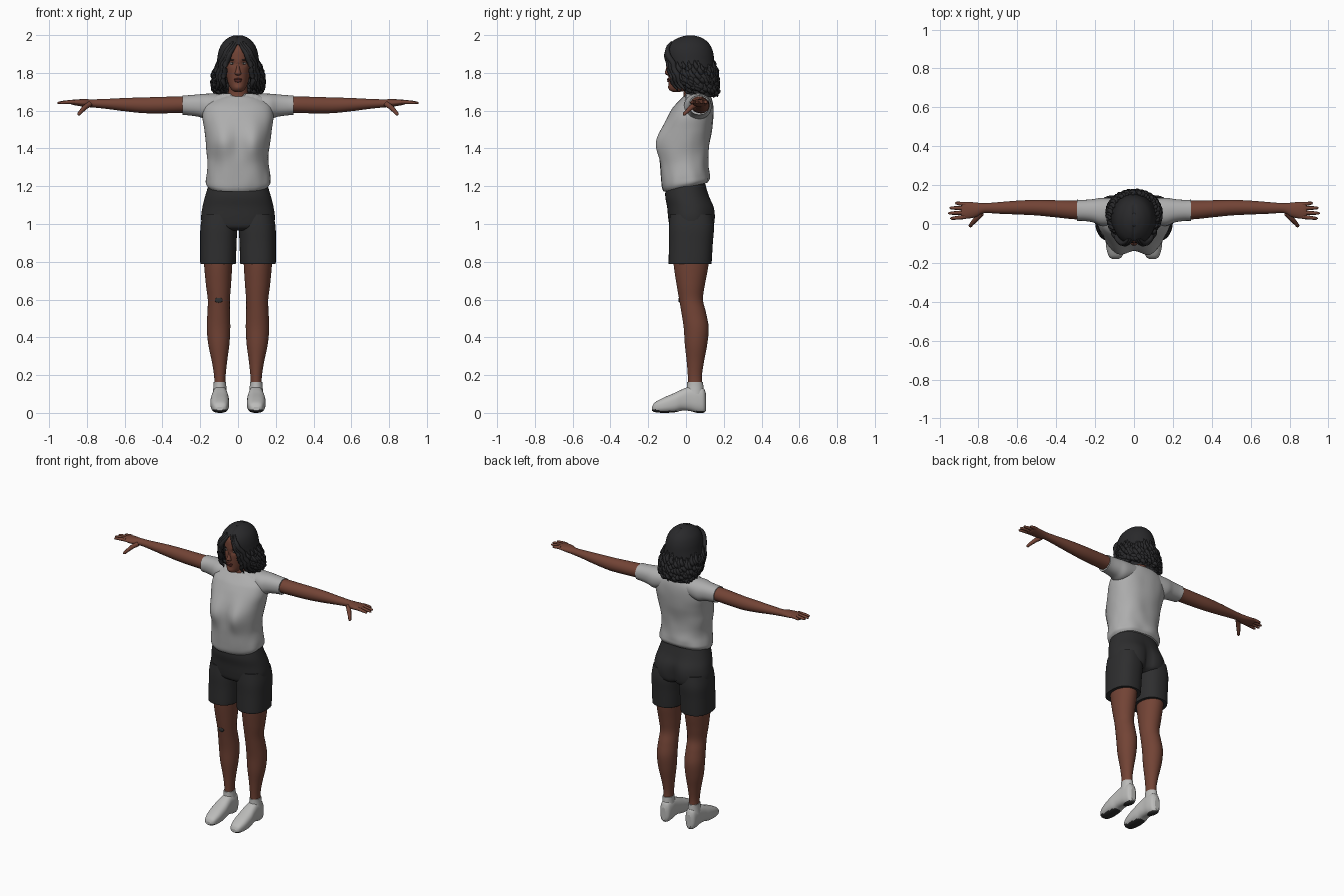
import bpy, bmesh, math, random
from mathutils import Vector, noise

random.seed(4)
if "Cube" in bpy.data.objects:
    bpy.data.objects.remove(bpy.data.objects["Cube"])


def material(name, r, g, b):
    m = bpy.data.materials.new(name)
    m.use_nodes = True
    m.diffuse_color = (r, g, b, 1)
    bsdf = m.node_tree.nodes["Principled BSDF"]
    bsdf.inputs["Base Color"].default_value = (r, g, b, 1)
    bsdf.inputs["Roughness"].default_value = 0.8
    return m


SKIN = material("brown skin", 0.17, 0.057, 0.036)
HAIR = material("black hair", 0.022, 0.022, 0.024)
SHIRT = material("grey shirt", 0.42, 0.42, 0.42)
SHORTS = material("charcoal shorts", 0.027, 0.027, 0.028)
SHOE = material("white shoe", 0.5, 0.5, 0.49)
SOLE = material("dark sole", 0.03, 0.03, 0.03)
LIPS = material("dark lips", 0.12, 0.03, 0.025)
EYE = material("eye white", 0.45, 0.42, 0.4)


def finish(name, bm, mats, mirror=False, rule=None):
    bmesh.ops.recalc_face_normals(bm, faces=bm.faces)
    for f in bm.faces:
        f.smooth = len(f.verts) < 5
        if rule:
            f.material_index = rule(f.calc_center_median())
    mesh = bpy.data.meshes.new(name)
    bm.to_mesh(mesh)
    bm.free()
    for m in mats:
        mesh.materials.append(m)
    ob = bpy.data.objects.new(name, mesh)
    bpy.context.collection.objects.link(ob)
    if mirror:
        ob.modifiers.new("Mirror", 'MIRROR').use_mirror_merge = False
    return ob


def spline(rows, steps):
    """Catmull-Rom interpolation of rows of numbers."""
    out = []
    for i in range(len(rows) - 1):
        a, b, c, d = (rows[min(max(i + k, 0), len(rows) - 1)] for k in (-1, 0, 1, 2))
        for s in range(steps):
            t = s / steps
            out.append([0.5 * (2 * q + (r - p) * t + (2 * p - 5 * q + 4 * r - e) * t * t
                               + (3 * q - p - 3 * r + e) * t ** 3)
                        for p, q, r, e in zip(a, b, c, d)])
    return out + [list(rows[-1])]


def bridge(bm, rings, caps=True):
    n = len(rings[0])
    for a, b in zip(rings, rings[1:]):
        for i in range(n):
            bm.faces.new((a[i], a[(i + 1) % n], b[(i + 1) % n], b[i]))
    if caps:
        bm.faces.new(rings[0])
        bm.faces.new(rings[-1])


def loft(name, axis, rows, mats, power=2.0, mirror=False, tweak=None, rule=None,
         caps=True, sides=40, steps=5, hole=None):
    """Rows hold a position on the axis, then low/high for the two other axes."""
    bm = bmesh.new()
    rings = []
    for t, a0, a1, b0, b1 in spline(rows, steps):
        ring = []
        for i in range(sides):
            w = math.tau * i / sides
            c, s = math.cos(w), math.sin(w)
            a = (a0 + a1) / 2 + (a1 - a0) / 2 * math.copysign(abs(c) ** (2 / power), c)
            b = (b0 + b1) / 2 + (b1 - b0) / 2 * math.copysign(abs(s) ** (2 / power), s)
            p = Vector({'x': (t, a, b), 'y': (a, t, b), 'z': (a, b, t)}[axis])
            ring.append(bm.verts.new(tweak(p) if tweak else p))
        rings.append(ring)
    bridge(bm, rings, caps)
    if hole:
        bmesh.ops.delete(bm, geom=[f for f in bm.faces if hole(f.calc_center_median())],
                         context='FACES')
    return finish(name, bm, mats, mirror, rule)


def tube(bm, pts, radii, sides=8):
    rings = []
    for i, (p, r) in enumerate(zip(pts, radii)):
        d = Vector(pts[min(i + 1, len(pts) - 1)]) - Vector(pts[max(i - 1, 0)])
        q = d.to_track_quat('Z', 'Y')
        rings.append([bm.verts.new(Vector(p) + q @ Vector(
            (r * math.cos(math.tau * k / sides), r * math.sin(math.tau * k / sides), 0)))
            for k in range(sides)])
    bridge(bm, rings)


def blob(name, pos, size, mat, mirror=False):
    bm = bmesh.new()
    bmesh.ops.create_uvsphere(bm, u_segments=20, v_segments=12, radius=1)
    for v in bm.verts:
        v.co = Vector(pos) + v.co * Vector(size)
    return finish(name, bm, [mat], mirror)


def bump(x, z, cx, cz, sx, sz):
    return math.exp(-((abs(x) - cx) / sx) ** 2 - ((z - cz) / sz) ** 2)


def sym(rows):
    return [(z, -w, w, f, b) for z, w, f, b in rows]


# Shirt: bust, hem tilt and soft cloth folds
def shirt_shape(p):
    fold = noise.noise(Vector((p.x * 14, p.y * 14, p.z * 9)))
    low = max(0, min(1, (1.5 - p.z) / 0.3))
    p = p + Vector((p.x, p.y, 0)).normalized() * fold * (0.003 + 0.007 * low)
    if p.y < 0:
        p.y -= 0.034 * bump(p.x, p.z, 0.085, 1.43, 0.055, 0.09)
        p.z -= 0.015 * max(0, (p.z - 1.62) / 0.07)
    p.z += 0.2 * p.y * max(0, min(1, (1.3 - p.z) / 0.1))
    return p


loft("shirt_body", 'z', sym([
    (1.195, .155, -.118, .115), (1.215, .168, -.128, .125), (1.25, .168, -.132, .125),
    (1.33, .16, -.135, .118), (1.42, .168, -.135, .125), (1.5, .178, -.122, .138),
    (1.57, .188, -.095, .145), (1.63, .178, -.06, .143), (1.67, .14, -.03, .133),
    (1.688, .1, -.015, .115), (1.692, .062, -.01, .095)]),
    [SHIRT], power=2.3, tweak=shirt_shape, sides=64, steps=7)
loft("shirt_sleeve", 'x', [
    (.08, .0, .13, 1.58, 1.69), (.16, -.01, .135, 1.555, 1.69), (.21, .008, .128, 1.568, 1.686),
    (.26, .016, .124, 1.575, 1.682), (.293, .016, .125, 1.578, 1.68)],
    [SHIRT], power=2.2, mirror=True)


# Shorts
def seat_shape(p):
    if p.y > 0:
        p.y += 0.012 * bump(p.x, p.z, 0.09, 1.05, 0.06, 0.1)
        p.y -= 0.025 * bump(p.x, p.z, 0, 1.0, 0.02, 0.1)
    return p


loft("shorts_hips", 'z', sym([
    (.965, .1, -.06, .11), (.985, .18, -.085, .14), (1.03, .195, -.094, .147),
    (1.09, .188, -.1, .142), (1.15, .173, -.11, .12), (1.22, .152, -.105, .1)]),
    [SHORTS], power=2.3, tweak=seat_shape, sides=56)
loft("shorts_leg", 'z', [
    (.79, .014, .198, -.09, .134), (.8, .011, .2, -.092, .136), (.9, .008, .2, -.09, .142),
    (.98, .004, .199, -.09, .148), (1.05, .01, .188, -.085, .14)],
    [SHORTS], power=2.4, mirror=True)

# Legs and knee patch
loft("leg", 'z', [
    (.12, .068, .126, .012, .088), (.19, .066, .126, .01, .084), (.27, .058, .138, .004, .095),
    (.36, .046, .157, -.006, .112), (.45, .041, .165, -.012, .12), (.53, .043, .162, -.024, .106),
    (.6, .043, .16, -.036, .09), (.68, .037, .17, -.05, .1), (.79, .03, .18, -.066, .12),
    (.9, .026, .185, -.07, .125)], [SKIN], mirror=True)
blob("knee_patch", (-.102, -.035, .597), (.021, .005, .014), SOLE)

# Shoes and socks
loft("shoe", 'y', [
    (-.18, .08, .112, .012, .032), (-.165, .06, .13, .004, .055), (-.12, .049, .143, .0, .08),
    (-.06, .047, .146, .003, .106), (-.02, .05, .141, .012, .125), (.02, .054, .136, .01, .14),
    (.06, .055, .133, .0, .142), (.092, .062, .127, .0, .132), (.106, .08, .11, .012, .1)],
    [SHOE, SOLE], power=2.6, mirror=True,
    rule=lambda c: int(c.z < .01 or (c.y < -.14 and c.z < .018)))
loft("sock", 'z', [(.1, .058, .134, .0, .096), (.14, .062, .13, .005, .092),
                   (.163, .063, .129, .006, .09)], [SHOE], mirror=True)

# Arms, hands and fingers
loft("arm", 'x', [
    (.2, .022, .12, 1.59, 1.675), (.3, .024, .12, 1.588, 1.676), (.4, .034, .122, 1.586, 1.673),
    (.5, .044, .124, 1.587, 1.67), (.6, .049, .12, 1.597, 1.667), (.7, .053, .112, 1.61, 1.662),
    (.77, .056, .107, 1.617, 1.66), (.81, .037, .11, 1.62, 1.661), (.85, .028, .114, 1.626, 1.66),
    (.88, .028, .113, 1.632, 1.657), (.89, .034, .108, 1.638, 1.652)],
    [SKIN], mirror=True, sides=28)
bm = bmesh.new()
for y0, y1, tip in ((.037, .028, .945), (.059, .055, .957), (.081, .083, .95), (.101, .108, .92)):
    path = [(.865 + (tip - .865) * s, y0 + (y1 - y0) * s, 1.646 - .006 * s * s)
            for s in (0, .35, .7, .92, 1)]
    tube(bm, path, (.0115, .0105, .009, .007, .002))
tube(bm, [(.785, .055, 1.635), (.81, .028, 1.618), (.83, .006, 1.597), (.843, -.01, 1.581),
          (.847, -.014, 1.577)], (.015, .014, .011, .009, .003))
finish("fingers", bm, [SKIN], mirror=True)

# Neck and head
loft("neck", 'z', sym([(1.64, .07, -.02, .11), (1.69, .053, -.012, .09),
                       (1.77, .05, -.02, .09)]), [SKIN])


def face_shape(p):
    if p.y < -.03:
        p.y += .010 * bump(p.x, p.z, .031, 1.85, .017, .014)
        p.y -= .006 * bump(p.x, p.z, 0, 1.722, .025, .015)
    return p


loft("head", 'z', sym([
    (1.7, .018, -.07, -.03), (1.71, .033, -.085, .01), (1.735, .049, -.09, .05),
    (1.78, .061, -.094, .09), (1.83, .069, -.097, .12), (1.88, .072, -.098, .13),
    (1.93, .066, -.09, .125), (1.97, .04, -.05, .09)]),
    [SKIN], power=2.2, tweak=face_shape, sides=64, steps=8)
loft("nose", 'z', sym([(1.786, .005, -.098, -.08), (1.793, .017, -.109, -.08),
                       (1.802, .015, -.112, -.08), (1.83, .008, -.104, -.08),
                       (1.86, .006, -.097, -.08)]), [SKIN], sides=20)
blob("upper_lip", (0, -.092, 1.766), (.022, .009, .006), LIPS)
blob("lower_lip", (0, -.091, 1.757), (.019, .009, .007), LIPS)
blob("eye", (.031, -.080, 1.85), (.013, .008, .006), EYE, True)
blob("iris", (.031, -.085, 1.85), (.005, .004, .0055), SOLE, True)
blob("eyebrow", (.033, -.089, 1.869), (.018, .006, .003), HAIR, True)
blob("ear", (.072, .02, 1.83), (.01, .02, .03), SKIN, True)

# Hair: parted shell open around the face
hair_rows = sym([
    (1.672, .105, .03, .155), (1.7, .115, .0, .16), (1.74, .125, -.04, .157),
    (1.8, .122, -.08, .155), (1.86, .112, -.103, .15), (1.91, .104, -.108, .143),
    (1.95, .088, -.092, .126), (1.98, .06, -.055, .095), (1.995, .032, -.015, .06),
    (2.0, .008, .015, .03)])


def parting(p):
    if p.z > 1.9 and p.y < .1:
        p.z -= .007 * math.exp(-(p.x / .007) ** 2)
    return p


def opening(c):
    return c.y < .02 and abs(c.x) < .066 * max(0, min(1, (1.95 - c.z) / .09)) ** .7


loft("hair_shell", 'z', hair_rows, [HAIR], tweak=parting, caps=False, sides=72, steps=6,
     hole=opening)
blob("hair_crown", (0, .022, 1.99), (.03, .035, .008), HAIR)
dense = spline(hair_rows, 12)


def hair_point(w, z):
    _, _, rx, f, b = min(dense, key=lambda r: abs(r[0] - z))
    return Vector((rx * math.sin(w), (f + b) / 2 - (b - f) / 2 * math.cos(w), z))


# Curly locks around the sides and back
bm = bmesh.new()
for layer, count in enumerate((38, 32, 26)):
    for i in range(count):
        w = .72 + (math.tau - 1.44) * (i + .5 * (layer % 2)) / (count - .5)
        top = 1.85 - .045 * layer + random.uniform(-.025, .02)
        end = 1.725 - .022 * layer + random.uniform(-.012, .015)
        phase, turns = random.uniform(0, 6), random.uniform(2, 3)
        out, side = Vector((math.sin(w), -math.cos(w), 0)), Vector((math.cos(w), math.sin(w), 0))
        path, radii = [], []
        for k in range(19):
            s = k / 18
            a = phase + s * turns * math.tau
            grow = min(1, s * 2)
            path.append(hair_point(w, top + (end - top) * s) + out * (.006 * math.cos(a) + .006)
                        * grow + side * .007 * math.sin(a) * grow)
            radii.append(.0125 * min(1, .25 + s * 3, .15 + (1 - s) * 4))
        tube(bm, path, radii, 7)
finish("curly_locks", bm, [HAIR])

# Locks that frame the face
bm = bmesh.new()
for j in range(3):
    pts = spline([(.004 + .012 * j, -.077, 1.957 + .004 * j), (.036 + .012 * j, -.1, 1.915),
                  (.064 + .012 * j, -.094 + .012 * j, 1.85), (.075 + .014 * j, -.077 + .016 * j, 1.78),
                  (.074 + .018 * j, -.05 + .02 * j, 1.705)], 5)
    wave = [(x + .006 * s / 20 * math.sin(s * 1.3 + j), y + .006 * s / 20 * math.cos(s * 1.3), z)
            for s, (x, y, z) in enumerate(pts)]
    tube(bm, wave, [.0145 * min(1, .3 + s * .12, .2 + (20 - s) * .2) for s in range(21)])
finish("face_framing_locks", bm, [HAIR], mirror=True)
